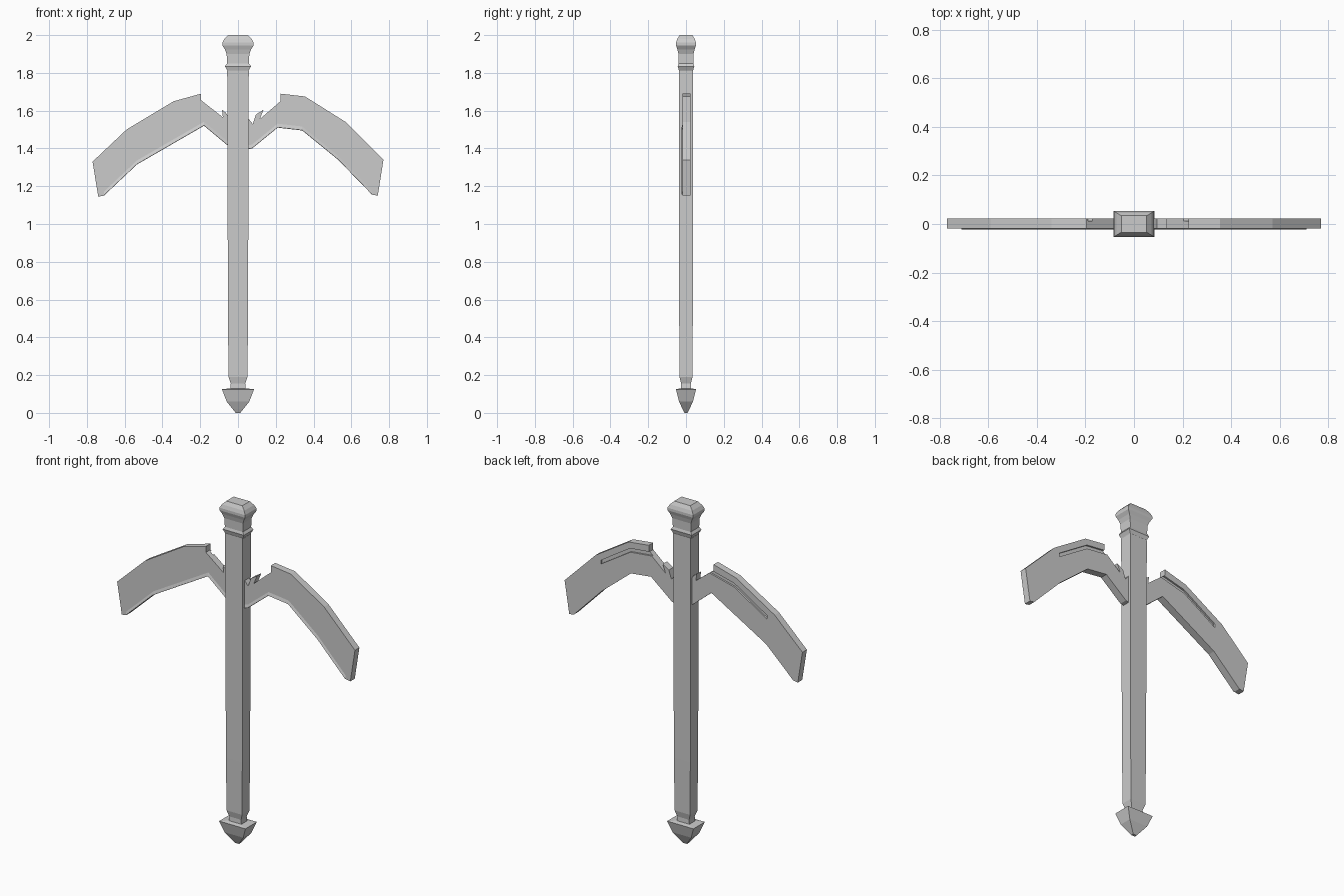
import bpy, bmesh

if "Cube" in bpy.data.objects:
    bpy.data.objects.remove(bpy.data.objects["Cube"])


def make_object(name, bm):
    bmesh.ops.recalc_face_normals(bm, faces=bm.faces)
    mesh = bpy.data.meshes.new(name)
    bm.to_mesh(mesh)
    bm.free()
    ob = bpy.data.objects.new(name, mesh)
    bpy.context.collection.objects.link(ob)
    return ob


def loft(name, rings):
    """Join closed rings of points, capping both ends."""
    bm = bmesh.new()
    loops = [[bm.verts.new(p) for p in ring] for ring in rings]
    n = len(loops[0])
    for a, b in zip(loops, loops[1:]):
        for i in range(n):
            j = (i + 1) % n
            bm.faces.new((a[i], a[j], b[j], b[i]))
    bm.faces.new(loops[0])
    bm.faces.new(loops[-1])
    return make_object(name, bm)


def post(name, sections):
    """Rectangular post from (z, half width, half depth) sections."""
    return loft(name, [[(-w, -d, z), (w, -d, z), (w, d, z), (-w, d, z)]
                       for z, w, d in sections])


def plate(name, outline, y0, y1):
    """Extrude an x-z outline through y."""
    return loft(name, [[(x, y, z) for x, z in outline] for y in (y0, y1)])


# Shaft, spike and pommel
post("foot_spike", [(0, .012, .008), (.02, .028, .018), (.06, .06, .037),
                    (.125, .085, .053), (.13, .04, .027)])
post("shaft", [(.12, .042, .028), (.155, .038, .026), (.19, .05, .034),
               (.5, .053, .036), (1.81, .057, .038), (1.815, .052, .035)])
post("pommel", [(1.80, .052, .035), (1.815, .058, .038), (1.835, .069, .044),
                (1.85, .058, .039), (1.90, .06, .04), (1.925, .07, .046),
                (1.945, .083, .053), (1.96, .083, .053), (1.98, .072, .046),
                (2.0, .052, .034)])

# Blades: lower edge, end and top edge with broken spurs near the shaft
right_low = [(.03, 1.39), (.075, 1.40), (.21, 1.51), (.34, 1.495),
             (.53, 1.34), (.71, 1.155)]
right_top = [(.74, 1.15), (.77, 1.34), (.57, 1.54), (.355, 1.675),
             (.225, 1.69), (.225, 1.65), (.115, 1.555), (.135, 1.605),
             (.095, 1.58), (.078, 1.53), (.05, 1.565)]
left_low = [(-.03, 1.40), (-.06, 1.42), (-.18, 1.52), (-.535, 1.315),
            (-.71, 1.15)]
left_top = [(-.74, 1.145), (-.77, 1.33), (-.59, 1.50), (-.34, 1.65),
            (-.195, 1.69), (-.195, 1.655), (-.08, 1.565), (-.085, 1.605),
            (-.065, 1.59), (-.04, 1.55)]
# Grooves in the back face, following the spine
right_groove = [(.20, 1.655), (.345, 1.64), (.535, 1.52)]
left_groove = [(-.17, 1.655), (-.33, 1.615), (-.54, 1.485)]

for side, low, top, groove in (("right", right_low, right_top, right_groove),
                               ("left", left_low, left_top, left_groove)):
    blade = plate(side + "_blade", low + top, -.018, .023)
    slot = groove + [(x, z - .022) for x, z in reversed(groove)]
    cutter = plate(side + "_groove_cutter", slot, .013, .05)
    cutter.hide_render = True
    cutter.hide_set(True)
    cut = blade.modifiers.new("groove", 'BOOLEAN')
    cut.operation = 'DIFFERENCE'
    cut.solver = 'EXACT'
    cut.object = cutter
    # Flared lip along the front of the cutting edge
    loft(side + "_edge_lip", [[(x, -.017, z), (x, -.023, z + .002),
                               (x, -.017, z + .025)] for x, z in low])
